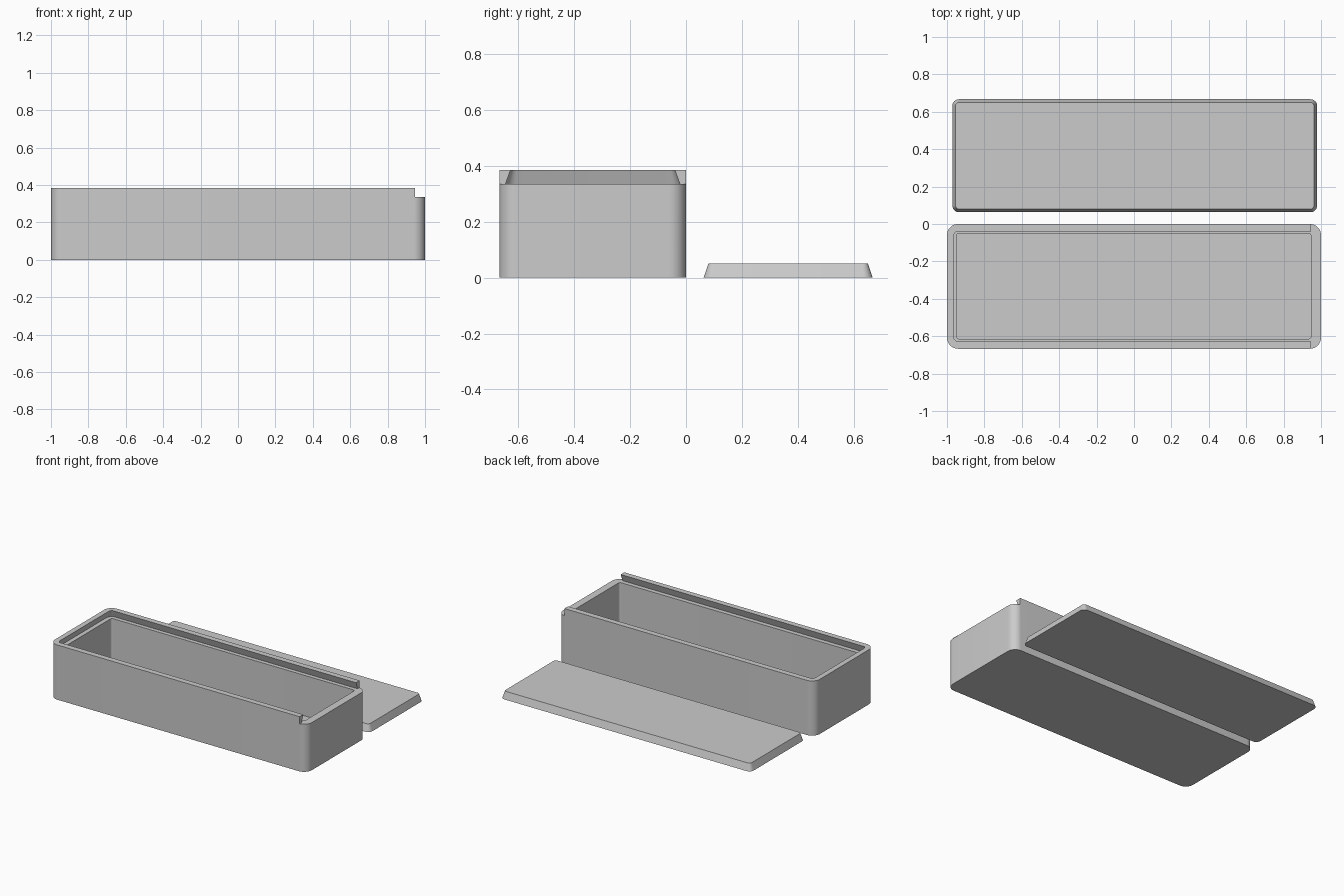
import bpy
import bmesh
from math import cos, sin, pi

cube = bpy.data.objects.get("Cube")
if cube:
    bpy.data.objects.remove(cube, do_unlink=True)

grey = bpy.data.materials.new("light grey plastic")
grey.use_nodes = True
grey.diffuse_color = (0.6, 0.6, 0.6, 1)
grey.node_tree.nodes["Principled BSDF"].inputs["Base Color"].default_value = (0.6, 0.6, 0.6, 1)


def rounded_ring(bm, x0, x1, y0, y1, z, radius, steps):
    """Vertices of a rounded rectangle, anticlockwise."""
    centres = [(x1 - radius, y1 - radius), (x0 + radius, y1 - radius),
               (x0 + radius, y0 + radius), (x1 - radius, y0 + radius)]
    ring = []
    for corner, (cx, cy) in enumerate(centres):
        for i in range(steps + 1):
            a = (corner + i / steps) * pi / 2
            ring.append(bm.verts.new((cx + radius * cos(a), cy + radius * sin(a), z)))
    return ring


def slab(name, x, y, z, radius, inset=0.0, steps=8):
    """Rounded block whose top is inset evenly on every side."""
    bm = bmesh.new()
    low = rounded_ring(bm, *x, *y, z[0], radius, steps)
    high = rounded_ring(bm, x[0] + inset, x[1] - inset, y[0] + inset, y[1] - inset,
                        z[1], radius - inset, steps)
    bm.faces.new(low[::-1])
    bm.faces.new(high)
    for i in range(len(low)):
        j = (i + 1) % len(low)
        bm.faces.new((low[i], low[j], high[j], high[i]))
    mesh = bpy.data.meshes.new(name)
    bm.to_mesh(mesh)
    bm.free()
    mesh.materials.append(grey)
    obj = bpy.data.objects.new(name, mesh)
    bpy.context.collection.objects.link(obj)
    return obj


def activate(obj):
    bpy.ops.object.select_all(action='DESELECT')
    obj.select_set(True)
    bpy.context.view_layer.objects.active = obj


def cut(obj, cutter):
    cutter.hide_render = True
    mod = obj.modifiers.new("cut", 'BOOLEAN')
    mod.operation = 'DIFFERENCE'
    mod.solver = 'EXACT'
    mod.object = cutter
    activate(obj)
    bpy.ops.object.modifier_apply(modifier=mod.name)
    bpy.data.objects.remove(cutter, do_unlink=True)


rim, ledge = 0.385, 0.335

# Box body with its hollow
box = slab("box", (-1, 1), (-0.667, 0), (0, rim), 0.06, steps=12)
cut(box, slab("hollow_cutter", (-0.95, 0.947), (-0.614, -0.05), (0.05, 0.5), 0.015))

# Dovetail groove for the lid, then the open end it slides in through
cut(box, slab("groove_cutter", (-0.981, 1.2), (-0.645, -0.022), (ledge, rim + 0.05),
              0.04, inset=0.036))
cut(box, slab("open_end_cutter", (0.947, 1.3), (-0.8, 0.2), (ledge, 0.6), 0.001, steps=1))

# Sliding lid with bevelled edges, lying behind the box
lid = slab("sliding_lid", (-0.971, 0.979), (0.063, 0.667), (0, 0.05), 0.035, inset=0.017)

for part in (box, lid):
    activate(part)
    bpy.ops.object.shade_smooth_by_angle(angle=pi / 6)
